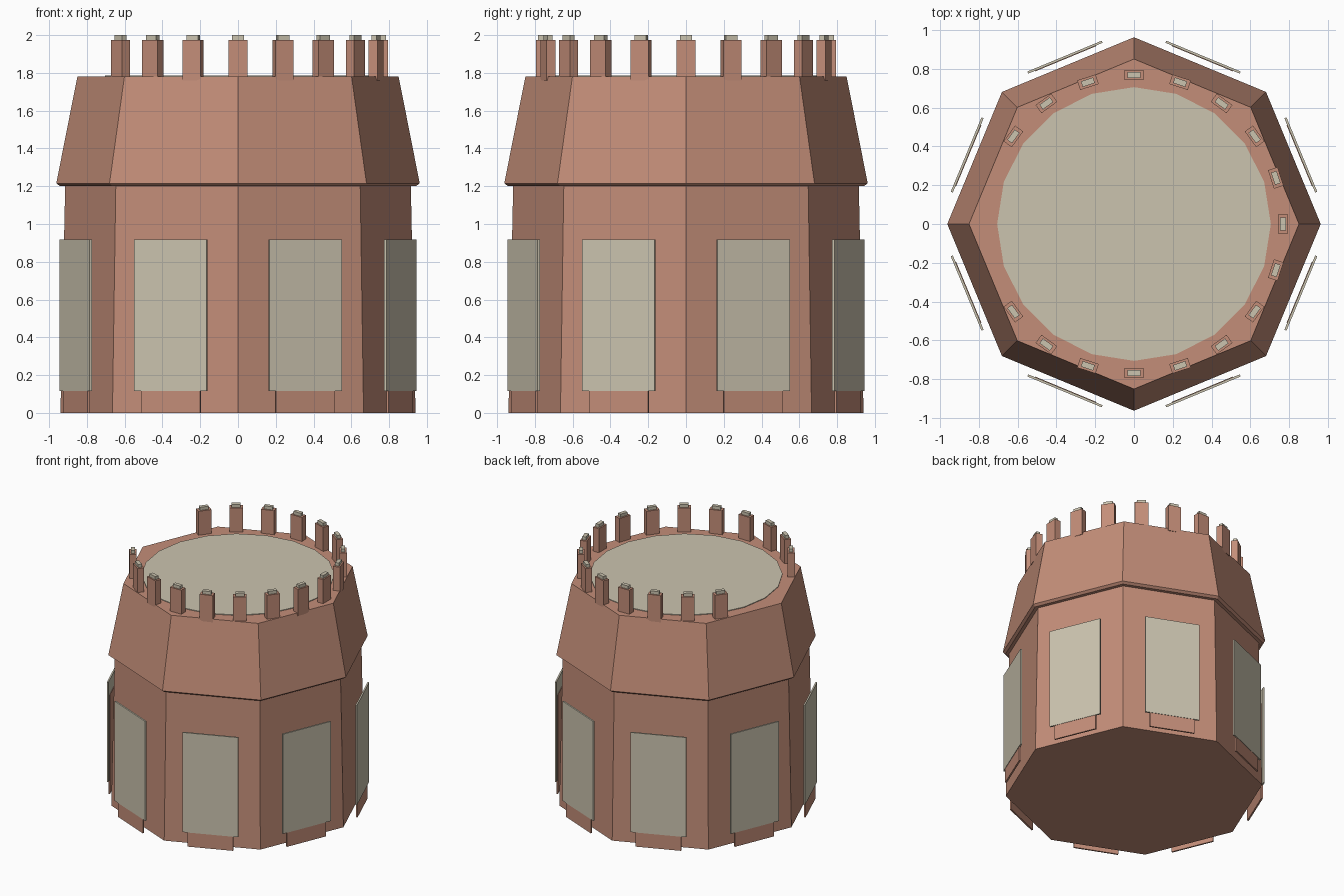
import bpy, bmesh
from math import sin, cos, pi, radians
from mathutils import Matrix

if "Cube" in bpy.data.objects:
    bpy.data.objects.remove(bpy.data.objects["Cube"])


def material(name, color):
    m = bpy.data.materials.new(name)
    m.diffuse_color = (*color, 1)
    m.use_nodes = True
    m.node_tree.nodes["Principled BSDF"].inputs["Base Color"].default_value = m.diffuse_color
    return m


BRICK = material("brick", (0.55, 0.27, 0.19))
STONE = material("pale_stone", (0.60, 0.55, 0.43))


def finish(name, bm, mat):
    bmesh.ops.recalc_face_normals(bm, faces=bm.faces)
    me = bpy.data.meshes.new(name)
    bm.to_mesh(me)
    bm.free()
    me.materials.append(mat)
    ob = bpy.data.objects.new(name, me)
    bpy.context.collection.objects.link(ob)
    return ob


def stack(name, sides, profile, mat):
    """Flat-sided solid from (radius, z) rings, first vertex on +x."""
    bm = bmesh.new()
    rings = [[bm.verts.new((r * cos(2 * pi * i / sides), r * sin(2 * pi * i / sides), z))
              for i in range(sides)] for r, z in profile]
    for a, b in zip(rings, rings[1:]):
        for i in range(sides):
            j = (i + 1) % sides
            bm.faces.new((a[i], a[j], b[j], b[i]))
    bm.faces.new(rings[0][::-1])
    bm.faces.new(rings[-1])
    return finish(name, bm, mat)


def ring_of_boxes(name, angles, r0, r1, width, z0, z1, mat):
    """Boxes spanning radius r0..r1 and z0..z1, repeated at the given angles."""
    bm = bmesh.new()
    for a in angles:
        m = (Matrix.Rotation(radians(a), 4, 'Z')
             @ Matrix.Translation(((r0 + r1) / 2, 0, (z0 + z1) / 2))
             @ Matrix.Diagonal((r1 - r0, width, z1 - z0, 1)))
        bmesh.ops.create_cube(bm, size=1, matrix=m)
    return finish(name, bm, mat)


# Octagonal tower: tapered wall, overhanging ledge, sloping upper storey
stack("tower_body", 8, [(0.94, 0), (0.915, 1.2), (0.942, 1.2), (0.962, 1.215), (0.85, 1.782)], BRICK)

# Round roof floor
stack("roof_floor", 20, [(0.705, 1.74), (0.705, 1.787)], STONE)

# Merlons with small caps, leaving a gap on the -x side
merlons = [a for a in range(0, 360, 18) if a not in (162, 180, 198)]
ring_of_boxes("merlons", merlons, 0.742, 0.794, 0.10, 1.76, 1.975, BRICK)
ring_of_boxes("merlon_caps", merlons, 0.753, 0.783, 0.066, 1.97, 2.0, STONE)

# Standing panels and narrower plates, one per wall
walls = [22.5 + 45 * i for i in range(8)]
ring_of_boxes("wall_panels", walls, 0.924, 0.936, 0.415, 0.115, 0.918, STONE)
ring_of_boxes("panel_base_plates", walls, 0.921, 0.933, 0.34, 0, 0.8, BRICK)
